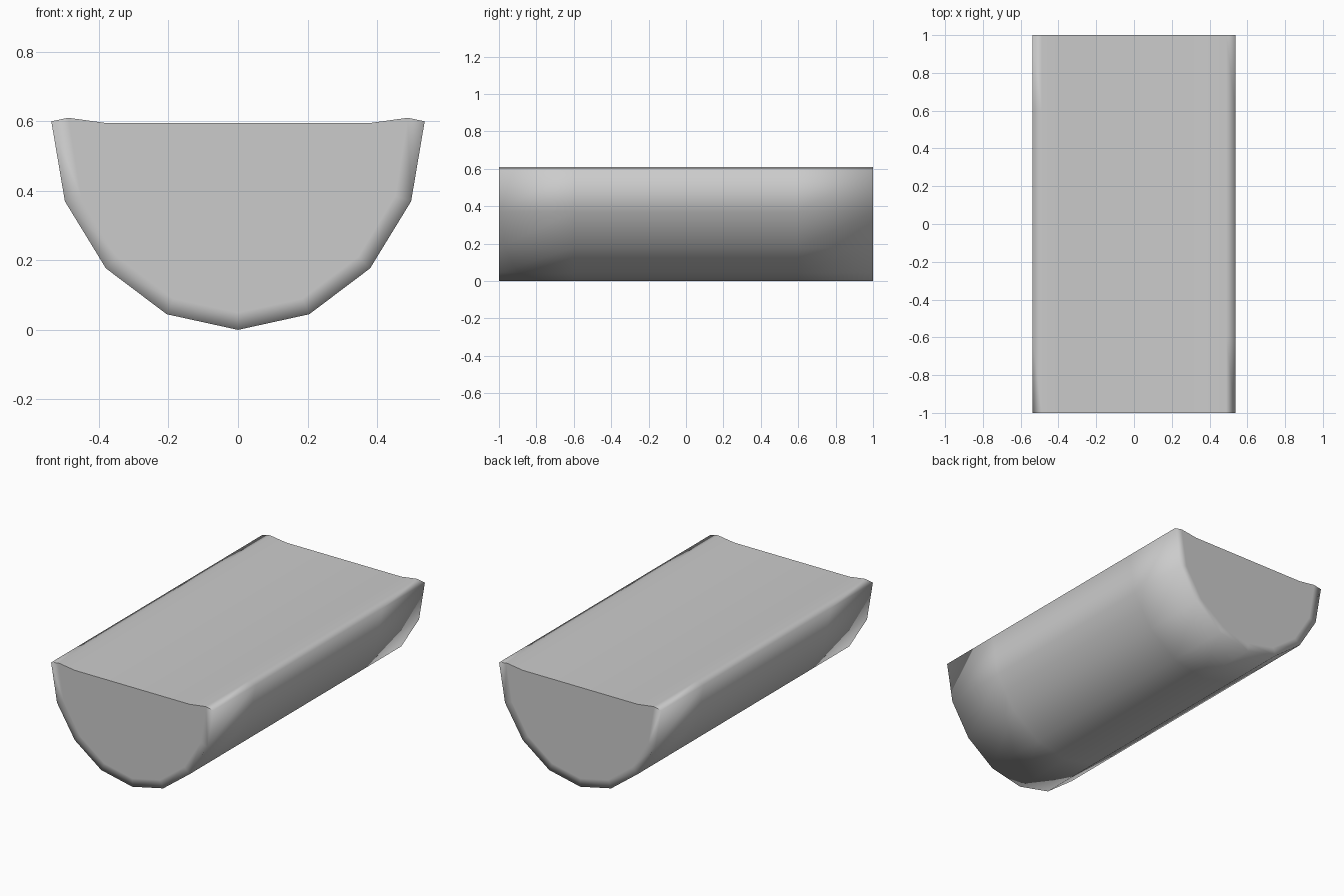
import bpy, bmesh

if "Cube" in bpy.data.objects:
    bpy.data.objects.remove(bpy.data.objects["Cube"])

# Half profiles (x, z), from the bottom centre up to the right rim
outer_half = [(0, 0), (0.205, 0.045), (0.38, 0.177), (0.498, 0.37), (0.537, 0.60)]
inner_half = [(0, 0.05), (0.185, 0.09), (0.345, 0.21), (0.452, 0.385), (0.488, 0.61)]
top_half = (0.38, 0.595)
stations = [-1, -0.6, 0.6, 1]


def mirror(half):
    """Full profile from left rim to right rim."""
    return [(-x, z) for x, z in reversed(half[1:])] + half


outer, inner = mirror(outer_half), mirror(inner_half)
top = [inner[-1], top_half, (-top_half[0], top_half[1]), inner[0]]
section = outer + top
n, m = len(section), len(outer)

bm = bmesh.new()
rings = [[bm.verts.new((x, y, z)) for x, z in section] for y in stations]

# Curved underside, rims and filled top
for a, b in zip(rings, rings[1:]):
    for i in range(n):
        j = (i + 1) % n
        bm.faces.new((a[i], a[j], b[j], b[i]))

# Ends: a smooth border strip around a flat panel
for ring, y in ((rings[0], -1), (rings[-1], 1)):
    lip = [ring[-1]] + [bm.verts.new((x, y, z)) for x, z in inner[1:-1]] + [ring[m]]
    border = [(ring[i], ring[i + 1], lip[i + 1], lip[i]) for i in range(1, m - 2)]
    border += [(ring[0], ring[1], lip[1], lip[0]),
               (ring[m - 2], ring[m - 1], lip[m - 1], lip[m - 2])]
    for quad in border:
        bm.faces.new(quad)
    bm.faces.new(lip + [ring[m + 1], ring[m + 2]])

bmesh.ops.recalc_face_normals(bm, faces=bm.faces[:])
for f in bm.faces:
    f.smooth = True

# Crisp edge where the top meets the ends
for ring in (rings[0], rings[-1]):
    for i in range(m - 1, n):
        e = bm.edges.get((ring[i], ring[(i + 1) % n]))
        if e:
            e.smooth = False

mesh = bpy.data.meshes.new("filled_trough")
bm.to_mesh(mesh)
bm.free()
bpy.context.collection.objects.link(bpy.data.objects.new("filled_trough", mesh))
